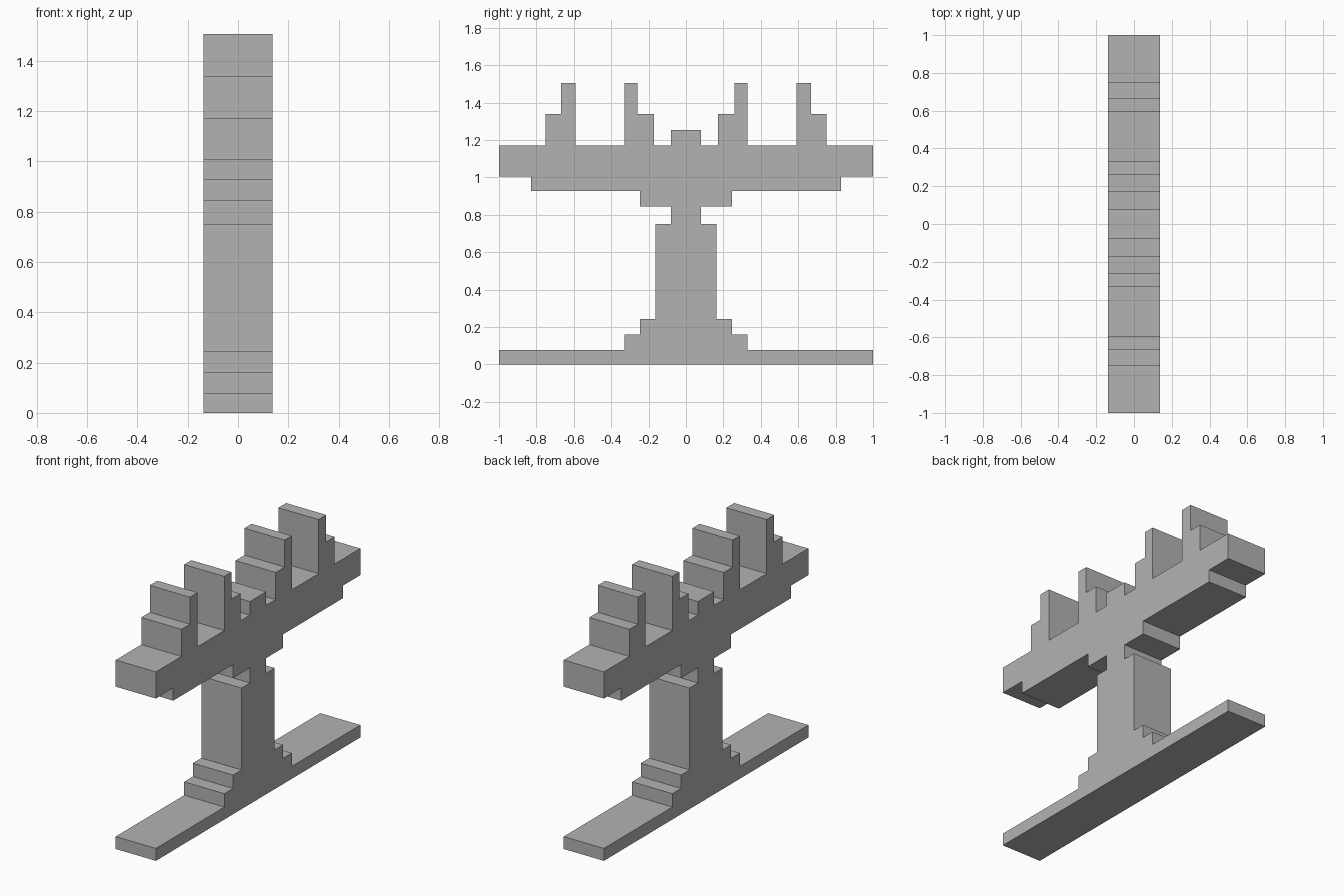
import bpy, bmesh

if "Cube" in bpy.data.objects:
    bpy.data.objects.remove(bpy.data.objects["Cube"])

HALF_WIDTH = 0.1375

# Right half of the stepped side profile (y, z), from the base up to the central block
half = [
    # base slab and steps
    (1.0, 0.0), (1.0, 0.077), (0.33, 0.077), (0.33, 0.16), (0.245, 0.16), (0.245, 0.243),
    # column and neck
    (0.163, 0.243), (0.163, 0.75), (0.08, 0.75), (0.08, 0.843),
    # underside of the crossbeam
    (0.245, 0.843), (0.245, 0.927), (0.83, 0.927), (0.83, 1.005), (1.0, 1.005), (1.0, 1.17),
    # outer prong
    (0.75, 1.17), (0.75, 1.338), (0.667, 1.338), (0.667, 1.505), (0.592, 1.505), (0.592, 1.17),
    # inner prong
    (0.33, 1.17), (0.33, 1.505), (0.26, 1.505), (0.26, 1.338), (0.172, 1.338), (0.172, 1.17),
    # central block
    (0.08, 1.17), (0.08, 1.254),
]
profile = half + [(-y, z) for y, z in reversed(half)]

# Extrude the mirrored profile across the width
bm = bmesh.new()
side = bm.faces.new([bm.verts.new((-HALF_WIDTH, y, z)) for y, z in profile])
ext = bmesh.ops.extrude_face_region(bm, geom=[side], use_keep_orig=True)
moved = [g for g in ext["geom"] if isinstance(g, bmesh.types.BMVert)]
bmesh.ops.translate(bm, verts=moved, vec=(2 * HALF_WIDTH, 0, 0))
bmesh.ops.recalc_face_normals(bm, faces=bm.faces)

mesh = bpy.data.meshes.new("stepped_stand")
bm.to_mesh(mesh)
bm.free()

# Single grey finish
grey = bpy.data.materials.new("grey")
grey.diffuse_color = (0.45, 0.45, 0.45, 1)
grey.use_nodes = True
grey.node_tree.nodes["Principled BSDF"].inputs["Base Color"].default_value = grey.diffuse_color
mesh.materials.append(grey)

stand = bpy.data.objects.new("stepped_stand", mesh)
bpy.context.collection.objects.link(stand)
